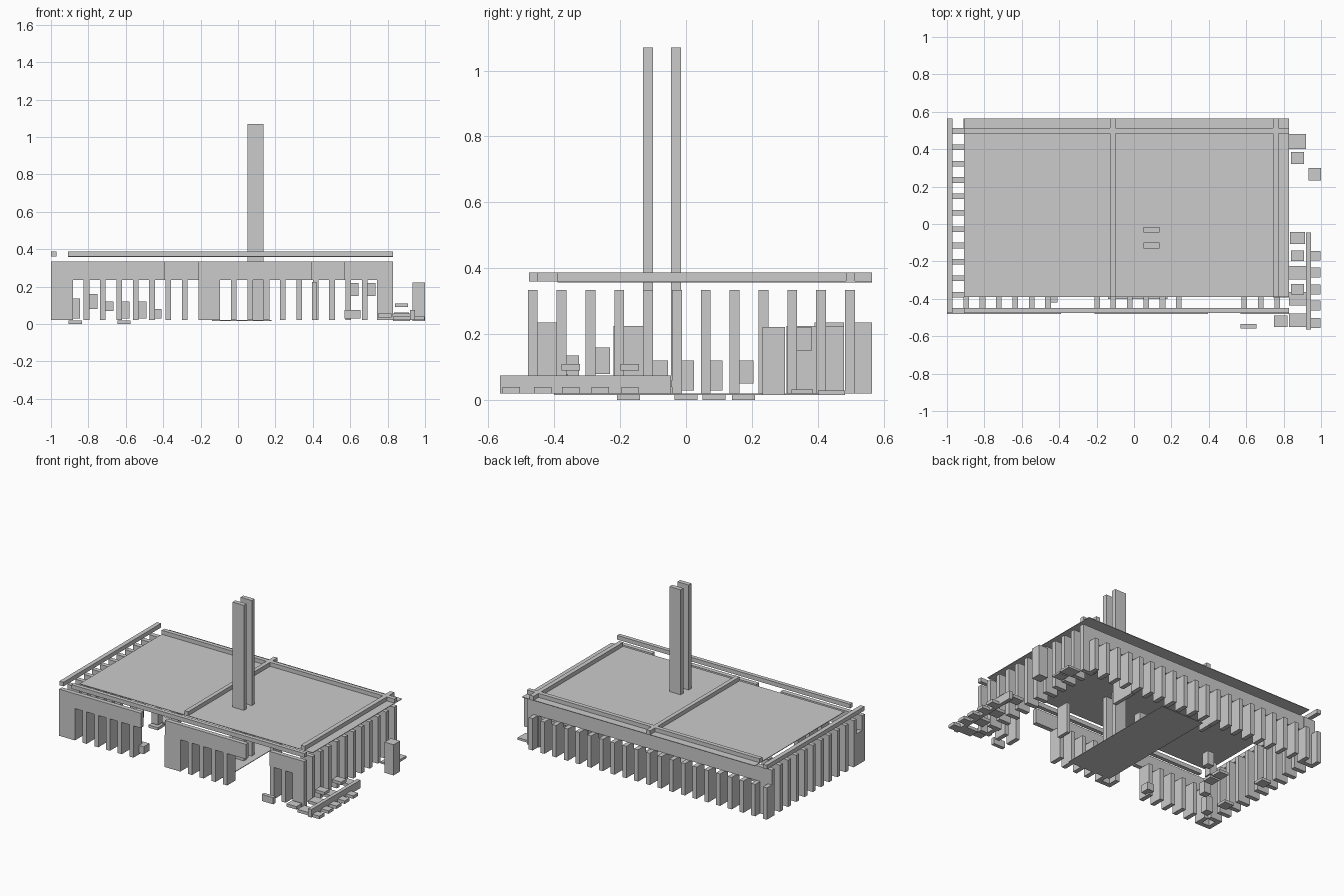
import bpy, bmesh

stone = bpy.data.materials.new("stone grey")
stone.diffuse_color = (0.6, 0.6, 0.6, 1)


def boxes(name, items):
    """One object from (x0, x1, y0, y1, z0, z1) boxes."""
    bm = bmesh.new()
    for x0, x1, y0, y1, z0, z1 in items:
        vs = bmesh.ops.create_cube(bm, size=1)["verts"]
        for v in vs:
            v.co = ((x0 + x1) / 2 + v.co.x * (x1 - x0),
                    (y0 + y1) / 2 + v.co.y * (y1 - y0),
                    (z0 + z1) / 2 + v.co.z * (z1 - z0))
    me = bpy.data.meshes.new(name)
    bm.to_mesh(me)
    bm.free()
    me.materials.append(stone)
    ob = bpy.data.objects.new(name, me)
    bpy.context.collection.objects.link(ob)
    return ob


T = 0.03            # fin thickness
P = 0.0875          # fin spacing
LOW, MID, TOP = 0.02, 0.235, 0.335


def fin_x(k):
    return -1 + k * P


def fin_y(k):
    return -0.48 + k * P


# Roof sheet and the rails lying on it
boxes("roof", [(-0.91, 0.83, -0.39, 0.565, 0.357, 0.361)])
RZ = (0.36, 0.388)
boxes("roof_rails", [
    (-0.91, 0.83, -0.477, -0.45, *RZ),
    (-0.91, 0.83, 0.485, 0.513, *RZ),
    (-1.0, -0.97, -0.477, 0.565, *RZ),
    (-0.128, -0.1, -0.39, 0.565, *RZ),
    (0.742, 0.772, -0.39, 0.565, *RZ)])

# Upper wall beams, with two openings along the front
boxes("front_beam", [(a, b, -0.48, -0.45, MID, TOP)
                     for a, b in ((-1, -0.39), (-0.21, 0.395), (0.57, 0.83))])
boxes("back_beam", [(-1, 0.83, 0.482, 0.512, MID, TOP)])

# Fins around all four sides
front = [k for k in range(21) if k not in (7, 8, 15, 16, 17)]
boxes("front_fins", [(fin_x(k), fin_x(k) + T, -0.48, -0.39, LOW, MID) for k in front])
boxes("back_fins", [(fin_x(k), fin_x(k) + T, 0.482, 0.565, LOW, MID) for k in range(21)])
boxes("left_fins", [(-1, -0.91, fin_y(k), fin_y(k) + T, LOW, TOP) for k in range(12)])
boxes("right_fins", [(0.742, 0.83, fin_y(k), fin_y(k) + T, LOW, TOP) for k in range(12)])

# Solid wall panels
boxes("wall_panels", [
    (-0.21, -0.1, -0.48, -0.45, LOW, MID),
    (0.395, 0.42, -0.22, -0.13, LOW, 0.225),
    (0.395, 0.42, 0.305, 0.48, LOW, 0.225),
    (-0.21, -0.185, 0.39, 0.48, LOW, MID)])

# Twin chimney slabs
boxes("chimneys", [(0.05, 0.135, y, y + T, LOW, 1.07) for y in (-0.13, -0.045)])

# Interior floor strip
boxes("corridor_floor", [(-0.14, 0.18, -0.4, 0.48, 0.016, 0.02)])

# Furniture blocks inside
inside = [(-0.87, -0.35, 0.03, 0.135), (-0.775, -0.255, 0.08, 0.16),
          (-0.69, -0.08, 0.07, 0.12), (-0.605, 0.0, 0.03, 0.12),
          (-0.515, 0.085, 0.03, 0.12), (0.1, 0.18, 0.05, 0.12),
          (0.62, 0.357, 0.15, 0.22), (0.71, 0.357, 0.15, 0.22)]
boxes("interior_blocks", [(x - 0.025, x + 0.025, y - 0.025, y + 0.025, a, b)
                          for x, y, a, b in inside])
pads = [(-0.87, -0.175), (-0.61, 0.0), (-0.61, 0.085), (-0.87, 0.175)]
boxes("ground_pads", [(x - 0.035, x + 0.035, y - 0.035, y + 0.035, 0, 0.018)
                      for x, y in pads])

# Blocks standing by the front openings
boxes("front_blocks", [(0.57, 0.655, -0.56, -0.535, 0.03, 0.075),
                       (-0.46, -0.41, -0.42, -0.36, 0.03, 0.08)])

# Walkway on the right, with its spine and treads
boxes("walkway_spine", [(0.92, 0.945, -0.565, -0.045, LOW, 0.075)])
treads = [(0.875, -0.075, 0.04, 0.05), (0.875, -0.17, 0.035, 0.1),
          (0.875, -0.26, 0.045, 0.045), (0.875, -0.35, 0.035, 0.1),
          (0.875, -0.4, 0.045, 0.045), (0.875, -0.515, 0.045, 0.03),
          (0.785, -0.52, 0.037, 0.045)]
treads += [(0.965, y, 0.033, 0.03) for y in (-0.17, -0.26, -0.35, -0.435, -0.53)]
boxes("walkway_treads", [(x - r, x + r, y - 0.8 * r, y + 0.8 * r, z - 0.01, z + 0.01)
                         for x, y, r, z in treads])

# Upright box and low slabs at the back of the right side
boxes("upright_box", [(0.932, 1.0, 0.232, 0.3, 0.015, 0.222)])
boxes("side_slabs", [(0.83, 0.92, 0.4, 0.482, 0.015, 0.03),
                     (0.84, 0.91, 0.32, 0.385, 0.02, 0.032)])
